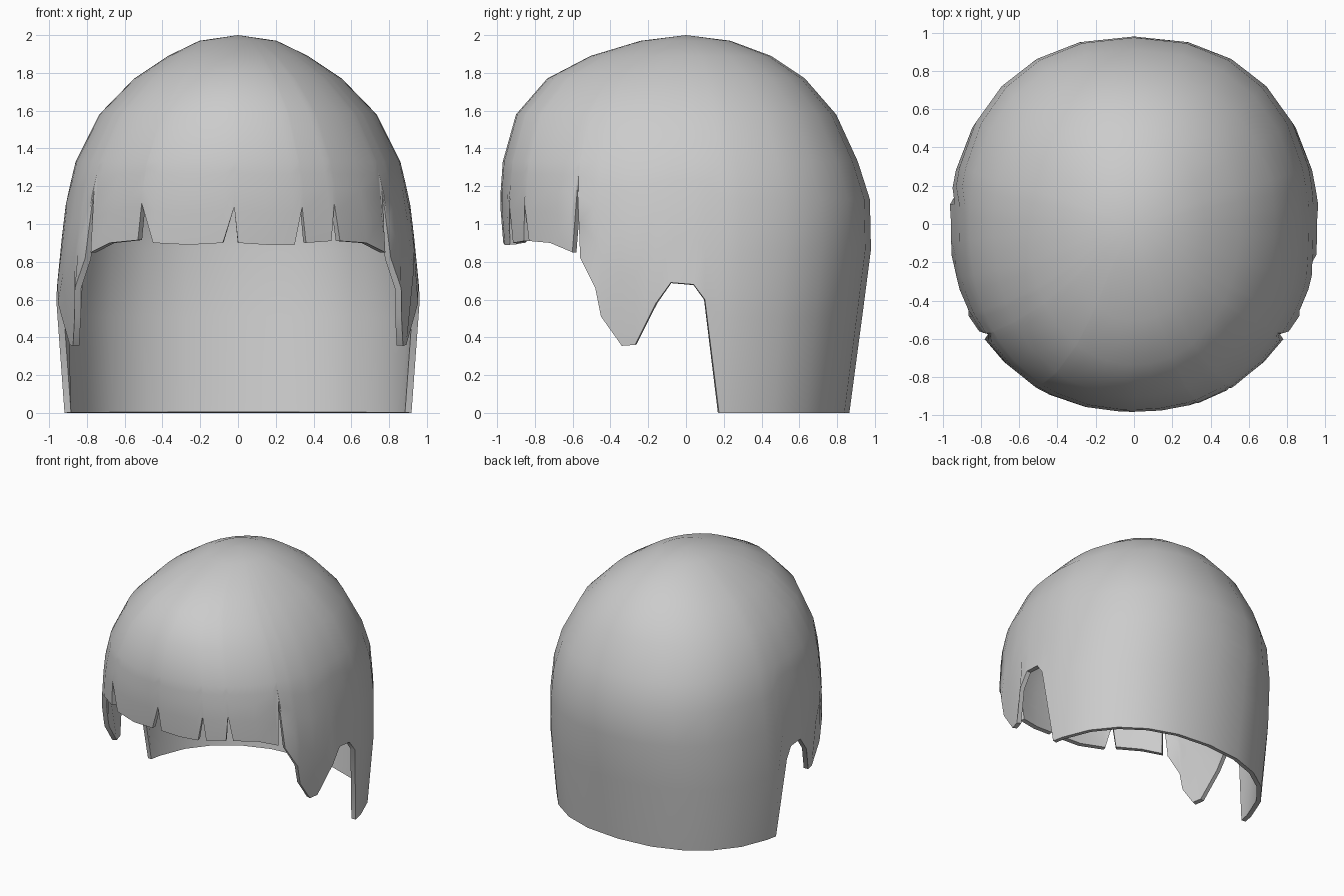
import bpy, bmesh, math

if "Cube" in bpy.data.objects:
    bpy.data.objects.remove(bpy.data.objects["Cube"])

# Profile by height: z, half width, front depth, back depth
PROFILE = [(0, .93, .96, .865), (.6, .965, .96, .945), (.87, .94, .965, .98),
           (1.12, .91, .985, .977), (1.33, .86, .97, .91), (1.58, .735, .9, .795),
           (1.77, .55, .735, .63), (1.89, .37, .505, .45), (1.97, .205, .24, .235)]


def size(z, front):
    for p, q in zip(PROFILE, PROFILE[1:]):
        if z <= q[0]:
            break
    f = (z - p[0]) / (q[0] - p[0])
    a, bf, bb = (p[i] + (q[i] - p[i]) * f for i in (1, 2, 3))
    if front and z < .6:          # side locks curl inward
        a -= (.6 - z) * .15
    return a, (bf if front else bb)


def point(t, z):
    c, s = math.cos(t), math.sin(t)
    a, b = size(z, s < 0)
    n = 2.25 - .2 * max(0, (z - 1.2) / .8)
    return (math.copysign(a * abs(c) ** (2 / n), c),
            math.copysign(b * abs(s) ** (2 / n), s), z)


def t_from_y(y, z):
    return math.copysign(math.asin((abs(y) / size(z, y < 0)[1]) ** 1.125), y)


def t_from_x(x, z):
    t = math.acos((abs(x) / size(z, True)[0]) ** 1.125)
    return -t if x >= 0 else t - math.pi


# Hem outline: side cut-out and lock (y, z), then ragged fringe (x, z)
SIDE = [(.175, 0), (.1, .6), (.04, .68), (-.08, .69), (-.16, .58), (-.27, .36),
        (-.34, .355), (-.45, .51), (-.48, .66), (-.56, .82), (-.575, 1.19)]
FRINGE = [(.78, .85), (.68, .9), (.54, .91), (.51, 1.11), (.495, .91), (.36, .9),
          (.34, 1.09), (.3, .89), (.15, .89), (0, .9), (-.02, 1.09), (-.08, .9),
          (-.26, .89), (-.45, .9), (-.51, 1.11), (-.53, .915), (-.68, .9), (-.78, .85)]
side = [(t_from_y(y, z), z) for y, z in SIDE]
hem = [(math.radians(d), 0) for d in range(90, 14, -15)]
hem += side + [(t_from_x(x, z), z) for x, z in FRINGE]
hem += [(math.pi - t, z) for t, z in reversed(side)]
hem += [(math.radians(d), 0) for d in range(165, 100, -15)]

# Hair shell: columns from crown down to the hem
bm = bmesh.new()
crown = bm.verts.new((0, 0, 2))
cols = []
for t, h in hem:
    zs = [1.97, 1.89, 1.77, 1.58, 1.33] + [1.33 + (h - 1.33) * f for f in (.15, .35, .62, 1)]
    cols.append([bm.verts.new(point(t, z)) for z in zs])
for i, a in enumerate(cols):
    b = cols[(i + 1) % len(cols)]
    bm.faces.new((crown, a[0], b[0]))
    for j in range(len(a) - 1):
        bm.faces.new((a[j], a[j + 1], b[j + 1], b[j]))
bmesh.ops.recalc_face_normals(bm, faces=bm.faces)
if crown.link_faces[0].normal.z < 0:
    bmesh.ops.reverse_faces(bm, faces=bm.faces)
me = bpy.data.meshes.new("hair_shell")
bm.to_mesh(me)
bm.free()
hair = bpy.data.objects.new("hair_shell", me)
bpy.context.collection.objects.link(hair)

# Wall thickness, inward
mod = hair.modifiers.new("thickness", 'SOLIDIFY')
mod.thickness = .035
mod.offset = -1
bpy.context.view_layer.objects.active = hair
hair.select_set(True)
bpy.ops.object.modifier_apply(modifier=mod.name)
bpy.ops.object.shade_smooth_by_angle(angle=math.radians(40))
